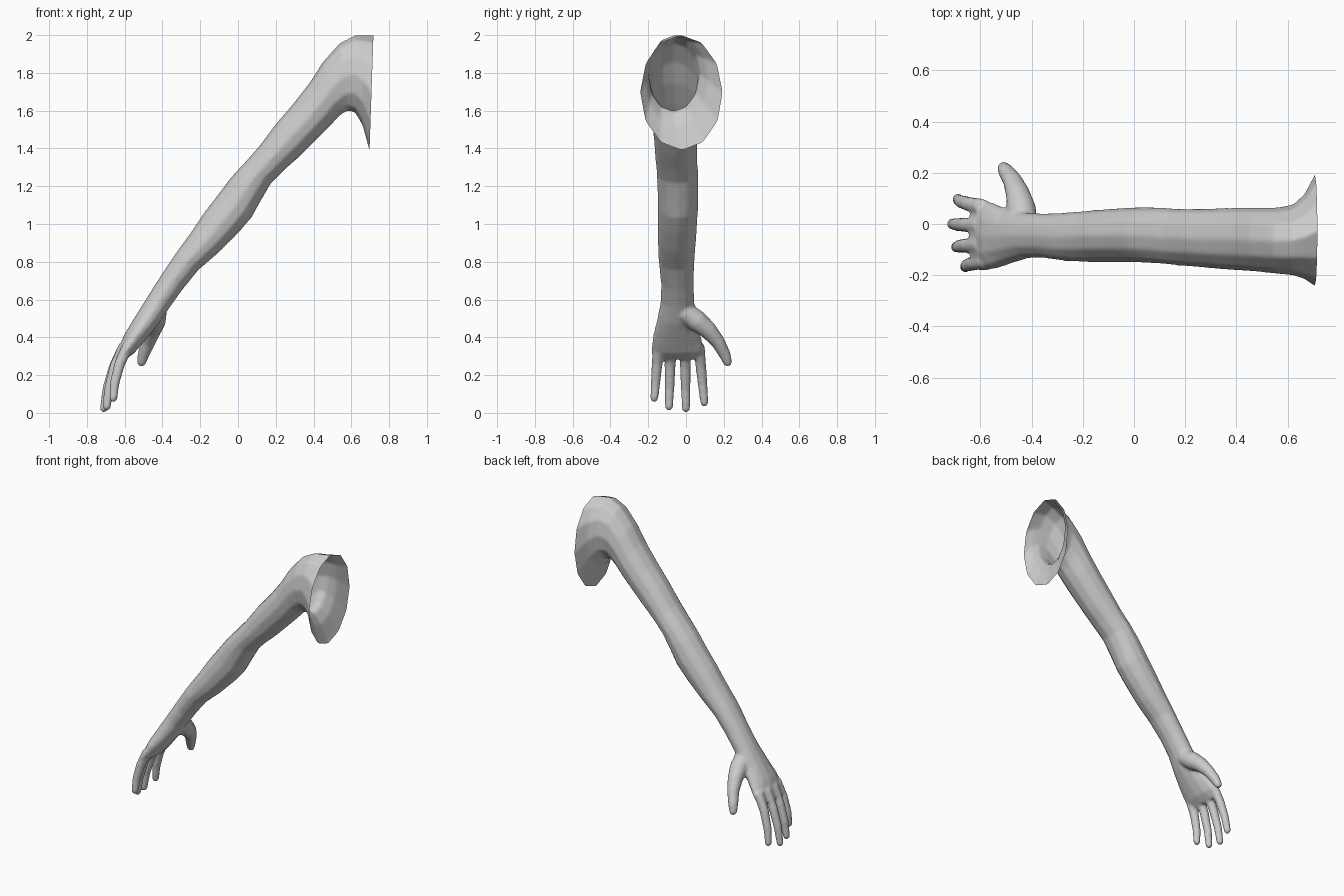
import bpy, bmesh, math
from mathutils import Vector

if "Cube" in bpy.data.objects:
    bpy.data.objects.remove(bpy.data.objects["Cube"])

skin = bpy.data.materials.new("plain grey")
skin.diffuse_color = (0.6, 0.6, 0.6, 1)
skin.use_nodes = True
skin.node_tree.nodes["Principled BSDF"].inputs["Base Color"].default_value = skin.diffuse_color

bm = bmesh.new()
SIDES = 12


def loft(rings):
    """Join consecutive vertex rings and cap both ends."""
    loops = [[bm.verts.new(p) for p in r] for r in rings]
    for a, b in zip(loops, loops[1:]):
        for i in range(len(a)):
            j = (i + 1) % len(a)
            bm.faces.new((a[i], a[j], b[j], b[i]))
    bm.faces.new(list(reversed(loops[0])))
    bm.faces.new(loops[-1])


def arm_ring(tx, tz, bx, bz, y0, y1):
    """Oval through an upper point, a lower point and a y range."""
    c = Vector(((tx + bx) / 2, (y0 + y1) / 2, (tz + bz) / 2))
    up = Vector(((tx - bx) / 2, 0, (tz - bz) / 2))
    side = Vector((0, (y1 - y0) / 2, 0))
    return [c + up * math.cos(t) + side * math.sin(t)
            for t in (2 * math.pi * i / SIDES for i in range(SIDES))]


def digit(points):
    """Round tapering tube with a domed tip; points are x, y, z, radius."""
    ps = [Vector(p[:3]) for p in points]
    rs = [p[3] for p in points]
    end = (ps[-1] - ps[-2]).normalized()
    tip, r = ps[-1], rs[-1]
    for k in (0.5, 0.85, 0.98):
        ps.append(tip + end * r * k)
        rs.append(r * math.sqrt(1 - k * k))
    rings = []
    for i, (p, rad) in enumerate(zip(ps, rs)):
        d = (ps[min(i + 1, len(ps) - 1)] - ps[max(i - 1, 0)]).normalized()
        u = d.cross(Vector((0, 1, 0))).normalized()
        v = d.cross(u)
        rings.append([p + (u * math.cos(t) + v * math.sin(t)) * rad
                      for t in (2 * math.pi * n / SIDES for n in range(SIDES))])
    loft(rings)


# shoulder flare, upper arm, elbow, forearm, wrist and palm
stations = [
    (0.76, 2.00, 0.73, 1.29, -0.265, 0.27),
    (0.715, 2.00, 0.69, 1.41, -0.24, 0.185),
    (0.67, 2.00, 0.66, 1.52, -0.215, 0.115),
    (0.62, 2.00, 0.62, 1.59, -0.20, 0.075),
    (0.54, 1.96, 0.58, 1.60, -0.195, 0.065),
    (0.45, 1.86, 0.54, 1.575, -0.188, 0.065),
    (0.38, 1.75, 0.48, 1.51, -0.183, 0.065),
    (0.29, 1.635, 0.41, 1.44, -0.178, 0.063),
    (0.20, 1.53, 0.33, 1.36, -0.170, 0.060),
    (0.11, 1.41, 0.245, 1.285, -0.163, 0.060),
    (0.03, 1.32, 0.175, 1.215, -0.155, 0.065),
    (-0.035, 1.25, 0.12, 1.12, -0.152, 0.066),
    (-0.10, 1.165, 0.07, 1.03, -0.150, 0.065),
    (-0.18, 1.06, 0.00, 0.95, -0.150, 0.060),
    (-0.25, 0.955, -0.10, 0.85, -0.150, 0.053),
    (-0.33, 0.845, -0.21, 0.755, -0.145, 0.045),
    (-0.41, 0.725, -0.295, 0.65, -0.133, 0.042),
    (-0.48, 0.615, -0.36, 0.56, -0.135, 0.045),
    (-0.545, 0.51, -0.42, 0.47, -0.155, 0.055),
    (-0.60, 0.42, -0.49, 0.385, -0.177, 0.08),
    (-0.63, 0.35, -0.55, 0.315, -0.184, 0.10),
    (-0.65, 0.295, -0.60, 0.28, -0.180, 0.10),
]
loft([arm_ring(*s) for s in stations])

# four fingers: root, tip
for root, tip in (((-0.595, 0.068, 0.36), (-0.69, 0.097, 0.055)),
                  ((-0.60, -0.005, 0.36), (-0.71, 0.0, 0.023)),
                  ((-0.60, -0.08, 0.36), (-0.695, -0.09, 0.033)),
                  ((-0.58, -0.145, 0.36), (-0.66, -0.168, 0.078))):
    a, b = Vector(root), Vector(tip)
    pts = []
    for t, rad in ((0, 0.031), (0.35, 0.029), (0.7, 0.026), (1, 0.022)):
        p = a.lerp(b, t)
        p.x -= 0.02 * math.sin(math.pi * t)
        pts.append((*p, rad))
    digit(pts)

# thumb
digit([(-0.43, -0.01, 0.54, 0.055), (-0.44, 0.06, 0.485, 0.058),
       (-0.455, 0.12, 0.435, 0.048), (-0.475, 0.17, 0.375, 0.038),
       (-0.50, 0.205, 0.31, 0.032), (-0.51, 0.22, 0.27, 0.025)])

bmesh.ops.recalc_face_normals(bm, faces=bm.faces)
mesh = bpy.data.meshes.new("arm")
bm.to_mesh(mesh)
bm.free()
arm = bpy.data.objects.new("arm", mesh)
bpy.context.collection.objects.link(arm)
bpy.context.view_layer.objects.active = arm
arm.select_set(True)

# fuse the parts into one skin and soften the joins
remesh = arm.modifiers.new("fuse", 'REMESH')
remesh.mode = 'VOXEL'
remesh.voxel_size = 0.009
soften = arm.modifiers.new("soften", 'SMOOTH')
soften.factor = 0.5
soften.iterations = 6
for name in ("fuse", "soften"):
    bpy.ops.object.modifier_apply(modifier=name)

# cut the shoulder open
bm = bmesh.new()
bm.from_mesh(arm.data)
bmesh.ops.bisect_plane(bm, geom=bm.verts[:] + bm.edges[:] + bm.faces[:],
                       plane_co=(0.717, 0, 2.0), plane_no=(0.59, 0, -0.02),
                       clear_outer=True)
bm.to_mesh(arm.data)
bm.free()

arm.data.materials.clear()
arm.data.materials.append(skin)
bpy.ops.object.shade_smooth()
